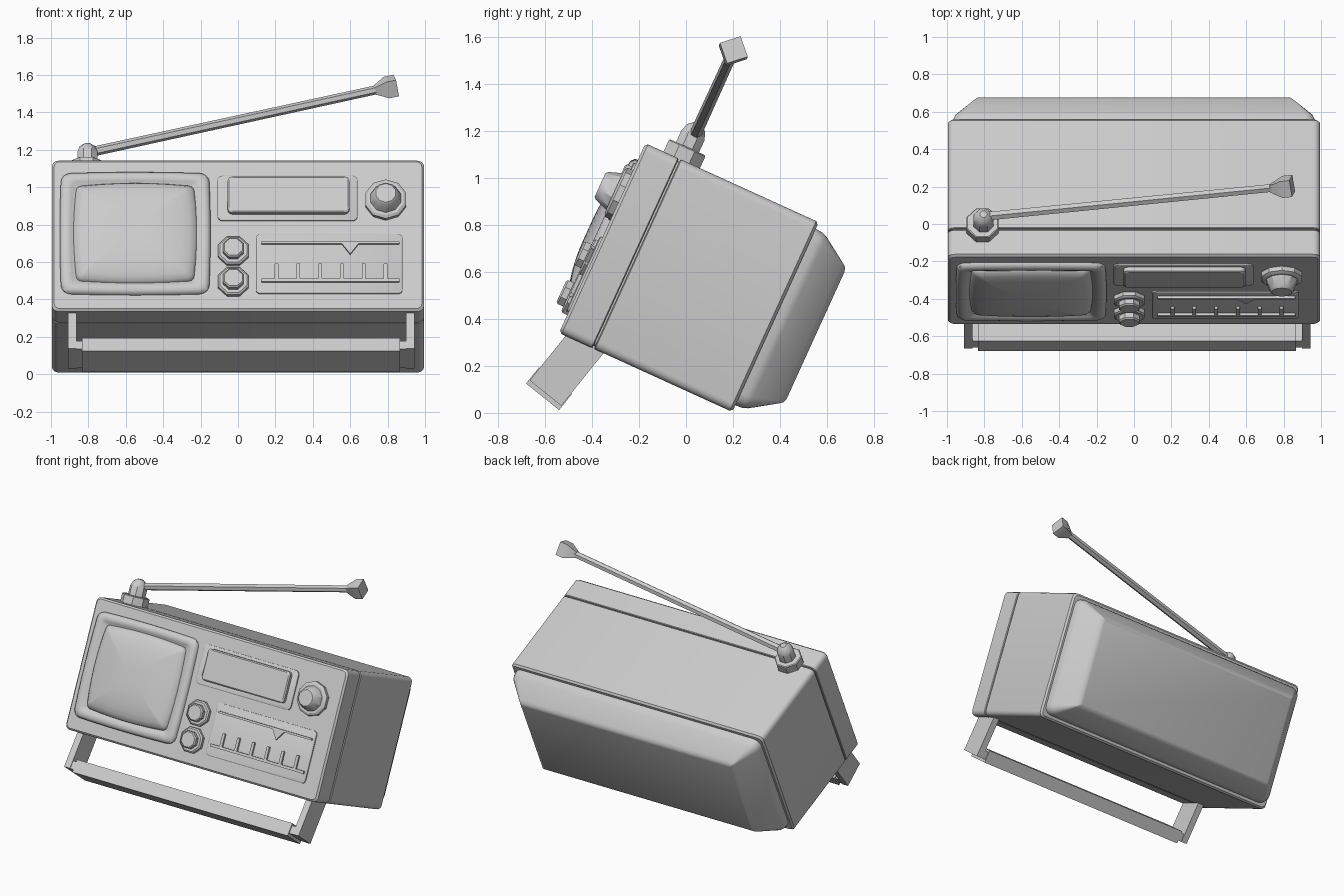
import bpy, bmesh, math
from mathutils import Matrix, Vector

if "Cube" in bpy.data.objects:
    bpy.data.objects.remove(bpy.data.objects["Cube"])

TILT = Matrix.Translation((0, -0.54, 0.34)) @ Matrix.Rotation(math.radians(-24.5), 4, 'X')
grey = bpy.data.materials.new("light_grey")
grey.diffuse_color = (0.6, 0.6, 0.6, 1)
grey.use_nodes = True
grey.node_tree.nodes["Principled BSDF"].inputs["Base Color"].default_value = grey.diffuse_color


def finish(name, bm, angle=30):
    bmesh.ops.recalc_face_normals(bm, faces=bm.faces)
    me = bpy.data.meshes.new(name)
    bm.to_mesh(me)
    bm.free()
    me.materials.append(grey)
    ob = bpy.data.objects.new(name, me)
    bpy.context.collection.objects.link(ob)
    bpy.ops.object.select_all(action='DESELECT')
    ob.select_set(True)
    bpy.context.view_layer.objects.active = ob
    bpy.ops.object.shade_smooth_by_angle(angle=math.radians(angle))
    return ob


def skin(name, loops, angle=30):
    """Bridge equal-length point loops and cap both ends."""
    bm = bmesh.new()
    vs = [[bm.verts.new(p) for p in lp] for lp in loops]
    n = len(vs[0])
    for a, b in zip(vs, vs[1:]):
        for i in range(n):
            bm.faces.new((a[i], a[(i + 1) % n], b[(i + 1) % n], b[i]))
    bm.faces.new(vs[0])
    bm.faces.new(vs[-1])
    return finish(name, bm, angle)


def rounded(x0, x1, v0, v1, r, depth, bow=0, sub=6, seg=4):
    """Rounded rectangle parallel to the front panel, sides optionally bowed."""
    pts = []
    corners = [(x1 - r, v0 + r, -90), (x1 - r, v1 - r, 0), (x0 + r, v1 - r, 90), (x0 + r, v0 + r, 180)]
    for cx, cv, a0 in corners:
        for k in range(seg + 1):
            a = math.radians(a0 + 90 * k / seg)
            pts.append(Vector((cx + r * math.cos(a), cv + r * math.sin(a))))
    out = []
    per = seg + 1
    for i, p in enumerate(pts):
        out.append(p)
        if i % per == seg and bow:
            q = pts[(i + 1) % len(pts)]
            out += [p.lerp(q, k / sub) for k in range(1, sub)]
    cx, cv, hx, hv = (x0 + x1) / 2, (v0 + v1) / 2, (x1 - x0) / 2, (v1 - v0) / 2
    res = []
    for p in out:
        sx, sv = (p.x - cx) / hx, (p.y - cv) / hv
        x = p.x + bow * sx * (1 - sv * sv)
        v = p.y + bow * sv * (1 - sx * sx)
        res.append(TILT @ Vector((x, depth, v)))
    return res


def panel(name, box, r, rings, bow=0, angle=30):
    """Stack of rounded rectangles; rings are (depth, inset x, inset v)."""
    x0, x1, v0, v1 = box
    return skin(name, [rounded(x0 + ix, x1 - ix, v0 + iv, v1 - iv, max(r - min(ix, iv) * 0.5, 0.004), d, bow)
                       for d, ix, iv in rings], angle)


def turned(name, origin, axis, prof, n=8, angle=30, spin=0.5):
    """Solid of revolution from (height, radius) pairs along an axis."""
    axis = Vector(axis).normalized()
    m = Matrix.Translation(origin) @ axis.to_track_quat('Z', 'Y').to_matrix().to_4x4()
    loops = [[m @ Vector((r * math.cos((i + spin) * math.tau / n), r * math.sin((i + spin) * math.tau / n), h))
              for i in range(n)] for h, r in prof]
    return skin(name, loops, angle)


# Case: front shell, back shell, recessed seam, rear bulge
case = (-0.995, 0.995, 0, 0.886)
panel("front_shell", case, 0.035, [(0, 0.012, 0.012), (0.012, 0, 0), (0.152, 0, 0), (0.156, 0.004, 0.004)])
panel("seam", case, 0.035, [(0.15, 0.012, 0.012), (0.17, 0.012, 0.012)])
panel("back_shell", case, 0.035, [(0.164, 0.004, 0.004), (0.168, 0, 0), (0.798, 0, 0), (0.81, 0.012, 0.012)])
panel("rear_bulge", case, 0.07, [(0.80, 0.025, 0.03), (0.84, 0.027, 0.033), (0.865, 0.037, 0.042),
                                 (0.975, 0.14, 0.115), (0.99, 0.155, 0.127), (0.997, 0.175, 0.145)], angle=40)

# Screen surround with sunken opening, and domed tube
frame = (-0.945, -0.155, 0.098, 0.80)
panel("screen_frame", frame, 0.05,
      [(0.01, 0, 0), (-0.012, 0, 0), (-0.026, 0.015, 0.015), (-0.03, 0.035, 0.035),
       (-0.024, 0.06, 0.055), (-0.004, 0.085, 0.075)], bow=0.008, angle=50)
tube = (-0.865, -0.235, 0.172, 0.728)
panel("screen", tube, 0.03,
      [(0.0, 0, 0)] + [(-0.005 - 0.065 * math.sin(t * math.pi / 2), 0.29 * (1 - math.cos(t * math.pi / 2)),
                        0.255 * (1 - math.cos(t * math.pi / 2))) for t in (0, .2, .35, .5, .65, .8, .9, 1)],
      bow=0.02, angle=60)

# Display window on its plate
panel("display_plate", (-0.11, 0.64, 0.525, 0.79), 0.03, [(0.01, 0, 0), (-0.008, 0, 0), (-0.012, 0.006, 0.006)])
panel("display_window", (-0.055, 0.595, 0.56, 0.772), 0.025, [(0, 0, 0), (-0.034, 0, 0), (-0.04, 0.008, 0.008)])

# Tuner scale: plate, two rails, ticks, pointer
panel("tuner_plate", (0.095, 0.88, 0.097, 0.447), 0.025, [(0.01, 0, 0), (-0.008, 0, 0), (-0.012, 0.006, 0.006)])


def bar(name, x0, x1, v0, v1, top=-0.026):
    panel(name, (x0, x1, v0, v1), 0.004, [(0, 0, 0), (top, 0, 0)])


bar("upper_rail", 0.125, 0.863, 0.383, 0.397)
bar("lower_rail", 0.125, 0.863, 0.16, 0.178)
for i in range(6):
    x = 0.206 + 0.1166 * i
    bar("scale_tick", x - 0.01, x + 0.01, 0.17, 0.265)
skin("pointer", [[TILT @ Vector((x, d, v)) for x, v in ((0.55, 0.39), (0.60, 0.322), (0.65, 0.39))]
                 for d in (0, -0.026)])

# Push buttons and tuning knob
out = TILT.to_3x3() @ Vector((0, -1, 0))
for v in (0.165, 0.345):
    turned("button", TILT @ Vector((-0.025, 0, v)), out,
           [(-0.01, 0.088), (0.022, 0.088), (0.03, 0.078), (0.03, 0.06), (0.056, 0.06), (0.064, 0.052)])
turned("tuning_knob", TILT @ Vector((0.79, 0, 0.645)), out,
       [(-0.01, 0.115), (0.025, 0.115), (0.035, 0.10), (0.035, 0.085), (0.092, 0.065), (0.102, 0.055)], n=10)

# Aerial: socket, knuckle, rod and tip
up = TILT.to_3x3() @ Vector((0, 0, 1))
turned("aerial_socket", TILT @ Vector((-0.81, 0.17, 0.87)), up, [(0, 0.092), (0.07, 0.092), (0.075, 0.086)])
turned("aerial_knuckle", TILT @ Vector((-0.805, 0.17, 0.93)), up,
       [(0, 0.058), (0.07, 0.058), (0.105, 0.045), (0.125, 0.02)], angle=40)
start, end = Vector((-0.80, 0.04, 1.185)), Vector((0.76, 0.195, 1.525))
turned("aerial_rod", start, end - start, [(0, 0.026), ((end - start).length, 0.024)], n=6)
turned("aerial_tip", end, end - start, [(-0.03, 0.028), (0.0, 0.045), (0.035, 0.066), (0.088, 0.066)], n=4, spin=0.7)

# Carrying handle folded under as a stand: local y = width, z = along the arms
HANDLE = Matrix.Translation((0.017, -0.68, 0.125)) @ Matrix.Rotation(math.radians(-38.8), 4, 'X')


def block(name, x0, x1, y0, y1, z0, z1):
    skin(name, [[HANDLE @ Vector((x, y, z)) for x, y in ((x0, y0), (x1, y0), (x1, y1), (x0, y1))]
                for z in (z0, z1)])


block("handle_grip", -0.85, 0.85, 0, 0.18, 0, 0.088)
for s in (-1, 1):
    a, b, c = sorted((s * 0.88, s * 0.926)), sorted((s * 0.84, s * 0.926)), 0
    block("handle_arm", a[0], a[1], 0.004, 0.176, 0.02, 0.32)
    block("handle_corner", b[0], b[1], 0.008, 0.172, 0.02, 0.075)
